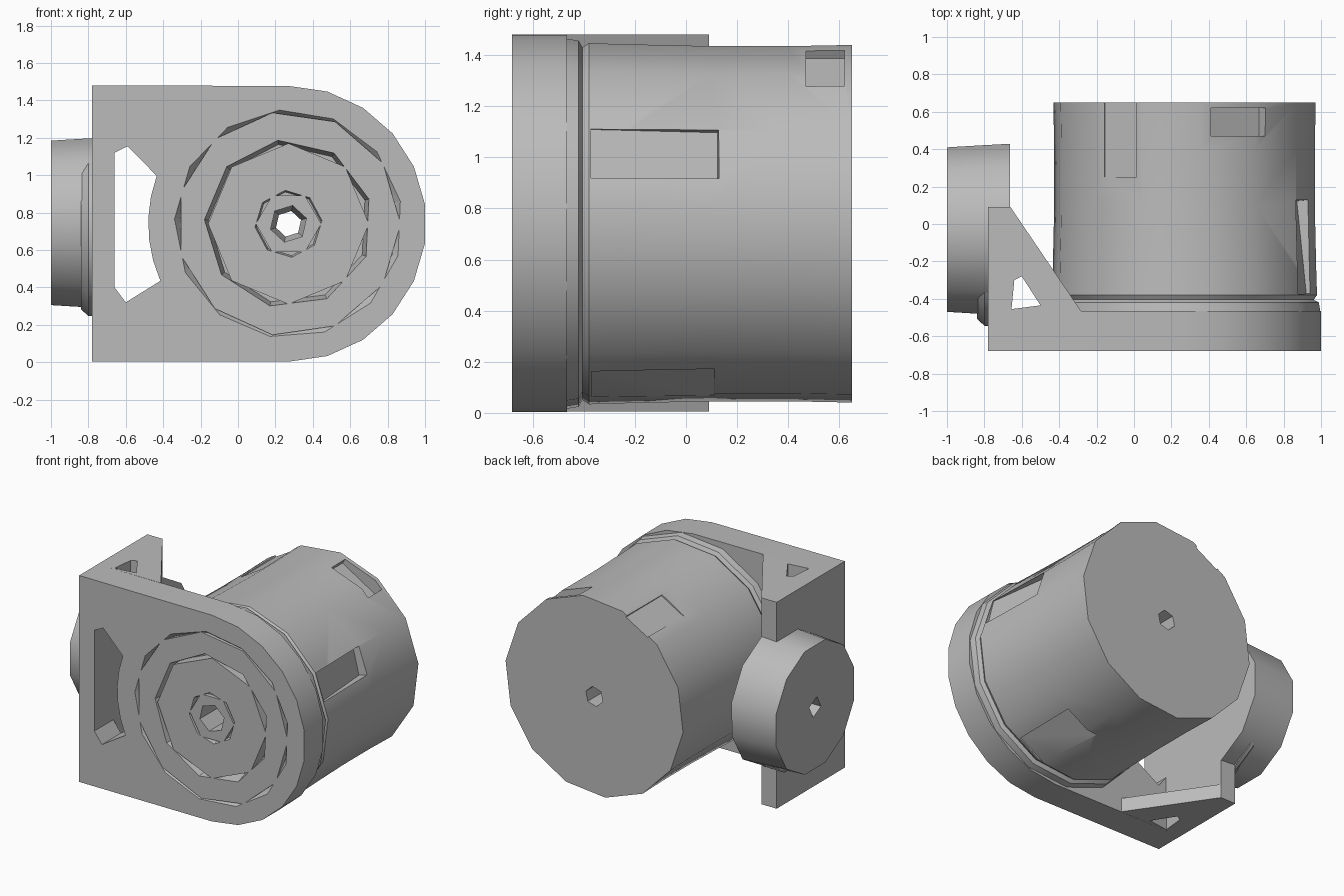
import bpy, bmesh
from math import sin, cos, pi, radians
from mathutils import Matrix, Vector

if "Cube" in bpy.data.objects:
    bpy.data.objects.remove(bpy.data.objects["Cube"], do_unlink=True)

grey = bpy.data.materials.new("plain grey")
grey.use_nodes = True
colour = (0.5, 0.5, 0.5, 1)
grey.diffuse_color = colour
grey.node_tree.nodes["Principled BSDF"].inputs["Base Color"].default_value = colour

CX, CZ = 0.27, 0.74          # axis of the round housing


def make(name, bm):
    bmesh.ops.recalc_face_normals(bm, faces=bm.faces)
    mesh = bpy.data.meshes.new(name)
    bm.to_mesh(mesh)
    bm.free()
    obj = bpy.data.objects.new(name, mesh)
    bpy.context.collection.objects.link(obj)
    mesh.materials.append(grey)
    return obj


def prism(name, points, axis, start, end):
    """Extrude an outline along y (points are x, z) or z (points are x, y)."""
    bm = bmesh.new()
    place = (lambda p, t: (p[0], t, p[1])) if axis == "y" else (lambda p, t: (p[0], p[1], t))
    face = bm.faces.new([bm.verts.new(place(p, start)) for p in points])
    ext = bmesh.ops.extrude_face_region(bm, geom=[face])
    move = Vector(place((0, 0), end - start))
    bmesh.ops.translate(bm, vec=move, verts=[v for v in ext["geom"] if isinstance(v, bmesh.types.BMVert)])
    return make(name, bm)


def lathe(name, profile, sides, axis, centre, turn=0.0):
    """Closed round solid from (radius, position) pairs along x or y."""
    bm = bmesh.new()
    rings = []
    for r, t in profile:
        ring = []
        for i in range(sides):
            a = 2 * pi * i / sides + turn
            u, z = r * cos(a), centre[1] + r * sin(a)
            p = (centre[0] + u, t, z) if axis == "y" else (t, centre[0] + u, z)
            ring.append(bm.verts.new(p))
        rings.append(ring)
    for a, b in zip(rings, rings[1:]):
        for i in range(sides):
            j = (i + 1) % sides
            bm.faces.new((a[i], a[j], b[j], b[i]))
    bm.faces.new(rings[0])
    bm.faces.new(rings[-1])
    return make(name, bm)


def cut(obj, cutter):
    mod = obj.modifiers.new("cut", "BOOLEAN")
    mod.operation, mod.object, mod.solver = "DIFFERENCE", cutter, "EXACT"
    bpy.context.view_layer.objects.active = obj
    bpy.ops.object.modifier_apply(modifier=mod.name)
    bpy.data.objects.remove(cutter, do_unlink=True)


def arc(radius, start, stop, steps):
    angles = [radians(start + (stop - start) * i / steps) for i in range(steps + 1)]
    return [(CX + radius * cos(a), CZ + radius * sin(a)) for a in angles]


def pocket(angle, depth, width, y0, y1, tilt, slope):
    """Box cutter sunk into the housing wall; slope makes it deeper to the rear."""
    bm = bmesh.new()
    bmesh.ops.create_cube(bm, size=1)
    mat = (Matrix.Translation((CX, (y0 + y1) / 2, CZ)) @ Matrix.Rotation(-radians(angle), 4, "Y")
           @ Matrix.Translation((0.85 - depth, 0, 0)) @ Matrix.Rotation(radians(tilt), 4, "Y")
           @ Matrix.Rotation(radians(slope), 4, "Z") @ Matrix.Diagonal((0.3, y1 - y0, width, 1)))
    bmesh.ops.transform(bm, matrix=mat, verts=bm.verts)
    return make("pocket_cutter", bm)


# Front plate with round end, side window and ring grooves
plate = prism("front_plate", [(-0.78, 1.48), (-0.78, 0.005)] + arc(0.737, -90, 90, 11),
              "y", -0.68, -0.465)
window = [(-0.66, 0.4), (-0.6, 0.32)] + arc(0.75, 204, 160, 5) + [(-0.59, 1.155), (-0.66, 1.12)]
cut(plate, prism("window_cutter", window, "y", -0.8, -0.3))
for outer, n_out, inner, n_in, depth, turn in ((0.61, 13, 0.6, 11, 0.04, 0.2),
                                               (0.45, 9, 0.43, 8, 0.1, 0.3),
                                               (0.18, 8, 0.175, 6, 0.03, 0.1)):
    floor = -0.68 + depth
    groove = lathe("groove_cutter", [(outer, -0.75), (outer, -0.68), (outer * 0.95, floor)],
                   n_out, "y", (CX, CZ), turn)
    cut(groove, lathe("core_cutter", [(inner, -0.8), (inner, -0.5)], n_in, "y", (CX, CZ)))
    cut(plate, groove)

# Side plate
side = prism("side_plate", [(-0.78, 0.005), (-0.66, 0.005), (-0.66, 1.48), (-0.78, 1.48)],
             "y", -0.47, 0.09)

# Triangular braces at top and bottom, each with a small opening
for name, z in (("bottom_brace", 0.005), ("top_brace", 1.38)):
    brace = prism(name, [(-0.67, -0.47), (-0.28, -0.47), (-0.66, 0.09), (-0.67, 0.09)], "z", z, z + 0.1)
    cut(brace, prism("brace_cutter", [(-0.655, -0.455), (-0.64, -0.3), (-0.6, -0.28), (-0.5, -0.435)],
                     "z", z - 0.1, z + 0.2))

# Round housing with collar and shallow pockets
housing = lathe("round_housing", [(0.73, -0.47), (0.722, -0.42), (0.695, -0.405), (0.712, -0.38),
                                  (0.708, -0.25), (0.7, 0.1), (0.7, 0.4), (0.705, 0.65)],
                14, "y", (CX, CZ), 0.1)
for args in ((22, 0.045, 0.2, -0.36, 0.14, 8, 6), (64, 0.08, 0.32, 0.47, 0.62, 5, 0),
             (120, 0.025, 0.2, 0.25, 0.7, 0, 0), (-66, 0.03, 0.26, -0.36, 0.12, -6, 4)):
    cut(housing, pocket(*args))

# Shaft hole through plate and housing
for part in (plate, housing):
    cut(part, lathe("shaft_cutter", [(0.1, -0.8), (0.1, -0.45), (0.07, -0.4), (0.07, 0.8)],
                    6, "y", (CX, CZ), 0.3))

# Round side port with an offset foot ring against the side plate
port_axis = (-0.03, 0.745)
port = lathe("side_port", [(0.455, -1.0), (0.465, -0.84), (0.475, -0.662)], 12, "x", port_axis, 0.26)
foot = lathe("port_foot", [(0.43, -0.84), (0.47, -0.8), (0.47, -0.775)], 12, "x", (-0.09, 0.7), 0.26)
for part in (port, side, foot):
    cut(part, lathe("port_cutter", [(0.07, -1.2), (0.07, -0.5)], 4, "x", port_axis, 0.3))

# Smooth round walls, keep edges sharp
bpy.ops.object.select_all(action="DESELECT")
for obj in (housing, port, foot, plate):
    obj.select_set(True)
    bpy.context.view_layer.objects.active = obj
bpy.ops.object.shade_smooth_by_angle(angle=radians(31))
bpy.ops.object.select_all(action="DESELECT")
